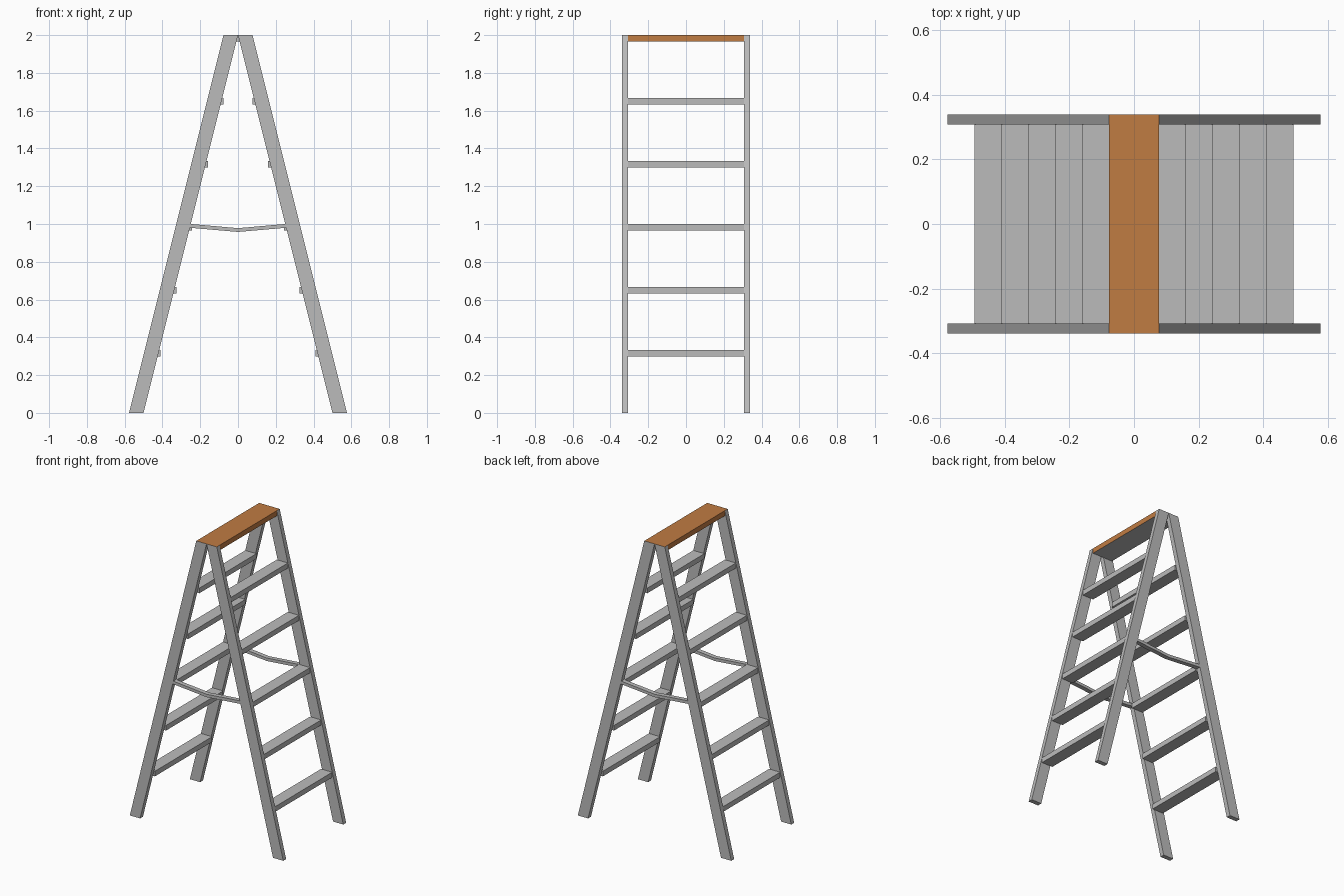
import bpy

cube = bpy.data.objects.get("Cube")
if cube:
    bpy.data.objects.remove(cube, do_unlink=True)


def make_material(name, rgb):
    mat = bpy.data.materials.new(name)
    mat.use_nodes = True
    mat.diffuse_color = (*rgb, 1)
    mat.node_tree.nodes["Principled BSDF"].inputs["Base Color"].default_value = (*rgb, 1)
    return mat


GREY = make_material("grey_metal", (0.5, 0.5, 0.5))
ORANGE = make_material("orange_top", (0.53, 0.2, 0.055))

HEIGHT = 2.0
SLOPE = 0.25          # sideways lean of the rails per unit of height
RAIL = 0.077          # horizontal width of a rail
Y_IN, Y_OUT = 0.307, 0.338
TREAD, THICK = 0.084, 0.035


def prism(name, outline, y0, y1, orange_rule=None):
    """Extrude an x-z outline along y; faces matching the rule turn orange."""
    n = len(outline)
    verts = [(x, y, z) for y in (y0, y1) for x, z in outline]
    faces = [tuple(range(n)), tuple(range(2 * n - 1, n - 1, -1))]
    faces += [(i, i + n, (i + 1) % n + n, (i + 1) % n) for i in range(n)]
    # Keep normals outward whichever way the outline runs
    area = sum(a[0] * b[1] - b[0] * a[1]
               for a, b in zip(outline, outline[1:] + outline[:1]))
    if area < 0:
        faces = [f[::-1] for f in faces]
    mesh = bpy.data.meshes.new(name)
    mesh.from_pydata(verts, [], faces)
    mesh.materials.append(GREY)
    mesh.materials.append(ORANGE)
    for poly in mesh.polygons:
        if orange_rule and orange_rule(poly.normal):
            poly.material_index = 1
    obj = bpy.data.objects.new(name, mesh)
    bpy.context.collection.objects.link(obj)
    return obj


def rail_outer(z):
    return RAIL + SLOPE * (HEIGHT - z)


# Leaning rails, one pair per flight, with orange top ends
foot = SLOPE * HEIGHT
for side, s in (("left", 1), ("right", -1)):
    outline = [(s * x, z) for x, z in
               ((foot, 0), (foot + RAIL, 0), (RAIL, HEIGHT), (0, HEIGHT))]
    for end, e in (("back", 1), ("front", -1)):
        y0, y1 = sorted((e * Y_IN, e * Y_OUT))
        prism(f"{side}_{end}_rail", outline, y0, y1, lambda n: n.z > 0.9)

    # Flat treads flush with the outer edge of the rails
    for i in range(1, 6):
        z = HEIGHT * i / 6
        x = rail_outer(z)
        step = [(s * a, b) for a, b in
                ((x - TREAD, z - THICK), (x, z - THICK), (x, z), (x - TREAD, z))]
        prism(f"{side}_step_{i}", step, -Y_IN, Y_IN)

# Top platform: orange above and on its long edges, grey below
platform = [(-RAIL, HEIGHT - THICK), (RAIL, HEIGHT - THICK),
            (RAIL, HEIGHT), (-RAIL, HEIGHT)]
prism("top_platform", platform, -Y_IN, Y_IN,
      lambda n: n.z > 0.9 or abs(n.x) > 0.9)

# Sagging spreader bars joining the two flights
bar = [(-0.255, 0.98), (0, 0.958), (0.255, 0.98),
       (0.25, 1.0), (0, 0.978), (-0.25, 1.0)]
prism("front_spreader_bar", bar, -Y_OUT, -Y_IN)
prism("back_spreader_bar", bar, Y_IN, Y_OUT)
